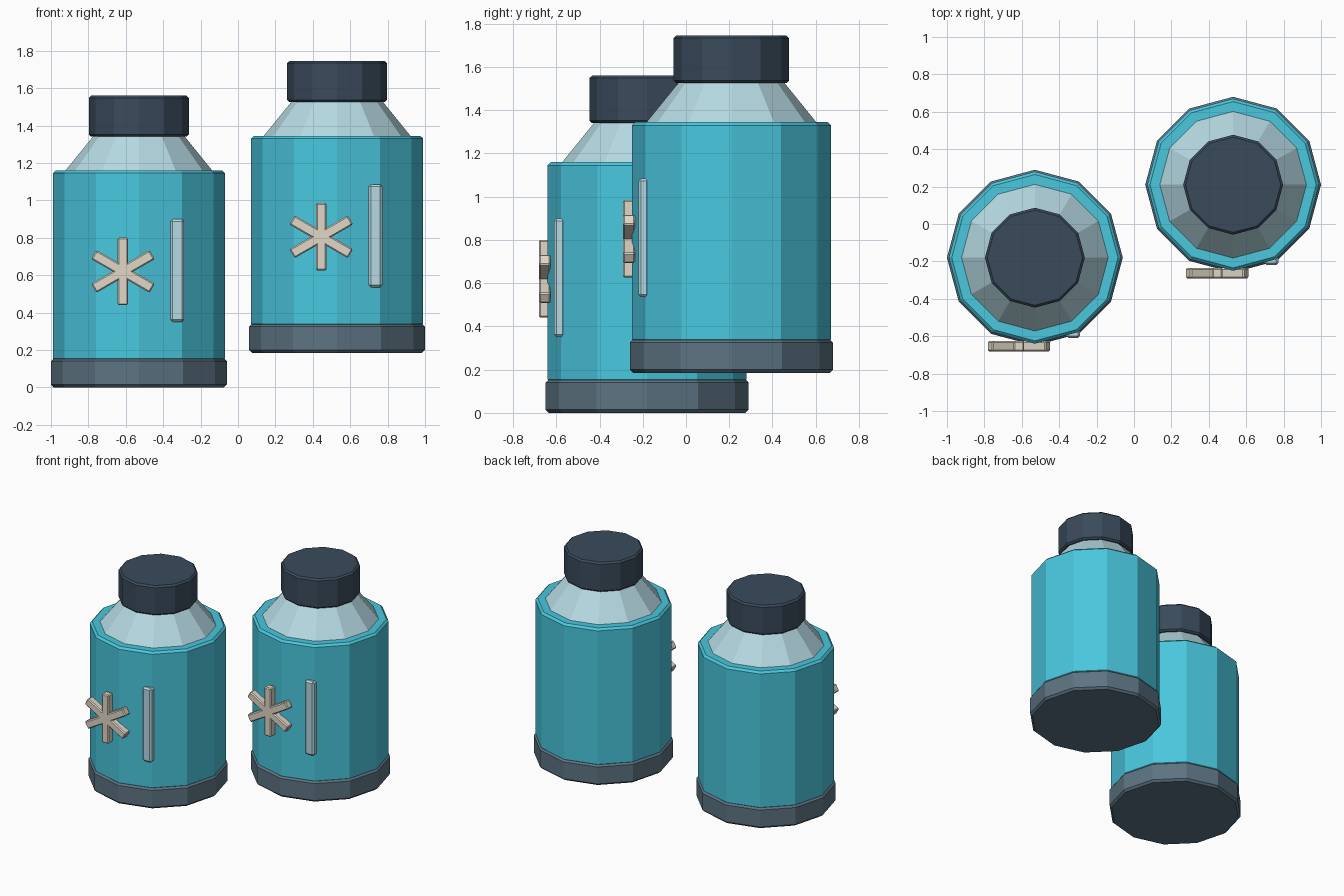
import bpy
import math

cube = bpy.data.objects.get("Cube")
if cube:
    bpy.data.objects.remove(cube, do_unlink=True)


def material(name, rgb):
    mat = bpy.data.materials.new(name)
    mat.use_nodes = True
    mat.diffuse_color = (*rgb, 1)
    mat.node_tree.nodes["Principled BSDF"].inputs["Base Color"].default_value = (*rgb, 1)
    return mat


TEAL = material("teal", (0.067, 0.57, 0.73))
PALE = material("pale_blue", (0.47, 0.70, 0.77))
SLATE = material("slate_grey", (0.107, 0.171, 0.223))
NAVY = material("dark_navy", (0.042, 0.068, 0.105))
CREAM = material("cream", (0.75, 0.68, 0.57))


def finish(name, mat, bevel):
    obj = bpy.context.object
    obj.name = name
    obj.data.materials.append(mat)
    if bevel:
        mod = obj.modifiers.new("soft_edges", 'BEVEL')
        mod.width = bevel
        mod.segments = 1
        mod.limit_method = 'ANGLE'
        mod.angle_limit = math.radians(40)
    return obj


def drum(name, mat, at, z0, z1, r0, r1, bevel):
    # Twelve-sided section with corners on the x and y axes
    x, y, z = at
    bpy.ops.mesh.primitive_cone_add(vertices=12, radius1=r0, radius2=r1, depth=z1 - z0,
                                    location=(x, y, z + (z0 + z1) / 2))
    return finish(name, mat, bevel)


def bar(name, mat, at, offset, size, tilt, bevel):
    bpy.ops.mesh.primitive_cube_add(size=1, location=[a + b for a, b in zip(at, offset)],
                                    rotation=(0, tilt, 0))
    obj = bpy.context.object
    for v in obj.data.vertices:
        v.co = [c * s for c, s in zip(v.co, size)]
    return finish(name, mat, bevel)


def bottle(side, at):
    # Vessel
    drum(side + "_base", SLATE, at, 0, 0.155, 0.47, 0.47, 0.015)
    drum(side + "_body", TEAL, at, 0.14, 1.16, 0.46, 0.46, 0.015)
    drum(side + "_shoulder", PALE, at, 1.15, 1.36, 0.40, 0.23, 0)
    drum(side + "_cap", NAVY, at, 1.34, 1.56, 0.267, 0.267, 0.012)
    # Level strip on the front
    bar(side + "_level_strip", PALE, at, (0.205, -0.405, 0.625), (0.073, 0.05, 0.55), 0, 0.012)
    # Six-armed emblem made of three crossing bars
    for i in range(3):
        bar(f"{side}_emblem_bar_{i + 1}", CREAM, at, (-0.085, -0.473, 0.62),
            (0.056, 0.055, 0.36), math.radians(60 * i), 0.007)


bottle("right", (-0.53, -0.18, 0))
bottle("left", (0.53, 0.21, 0.185))
